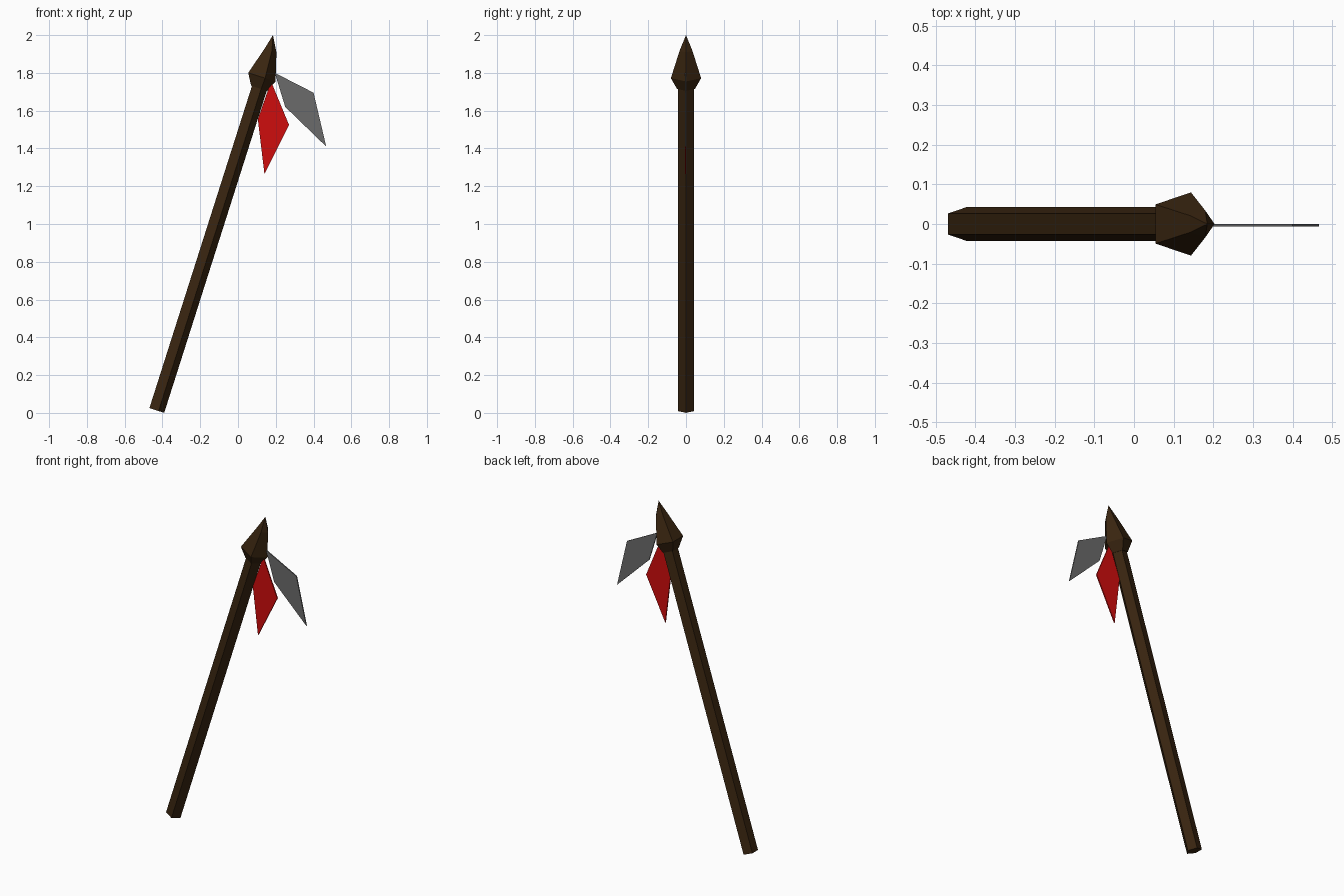
import bpy, bmesh, math
from mathutils import Vector

cube = bpy.data.objects.get("Cube")
if cube:
    bpy.data.objects.remove(cube, do_unlink=True)


def material(name, rgb):
    m = bpy.data.materials.new(name)
    m.use_nodes = True
    m.diffuse_color = (*rgb, 1)
    m.node_tree.nodes["Principled BSDF"].inputs["Base Color"].default_value = (*rgb, 1)
    return m


wood = material("dark_wood", (0.04, 0.018, 0.005))
red = material("red_feather", (0.62, 0.004, 0.004))
grey = material("grey_feather", (0.145, 0.145, 0.145))

# Leaning axis of the spear and the directions across it
BASE = Vector((-0.434, 0, 0.014))
LEAN = math.radians(17.66)
AXIS = Vector((math.sin(LEAN), 0, math.cos(LEAN)))
ACROSS = Vector((math.cos(LEAN), 0, -math.sin(LEAN)))
SIDE = Vector((0, 1, 0))
SIDES = 5


def finish(name, bm, mat):
    bmesh.ops.recalc_face_normals(bm, faces=bm.faces)
    mesh = bpy.data.meshes.new(name)
    bm.to_mesh(mesh)
    bm.free()
    mesh.materials.append(mat)
    obj = bpy.data.objects.new(name, mesh)
    bpy.context.collection.objects.link(obj)


def loft(name, rings, mat, tip=None):
    """Join five-sided rings of (centre, radius), ending in a cap or a point."""
    bm = bmesh.new()
    loops = []
    for centre, r in rings:
        angles = [math.tau * i / SIDES for i in range(SIDES)]
        loops.append([bm.verts.new(centre + r * (ACROSS * math.cos(a) + SIDE * math.sin(a)))
                      for a in angles])
    for low, high in zip(loops, loops[1:]):
        for i in range(SIDES):
            j = (i + 1) % SIDES
            bm.faces.new((low[i], low[j], high[j], high[i]))
    bm.faces.new(loops[0])
    if tip:
        point = bm.verts.new(tip)
        for i in range(SIDES):
            bm.faces.new((loops[-1][i], loops[-1][(i + 1) % SIDES], point))
    else:
        bm.faces.new(loops[-1])
    finish(name, bm, mat)


def feather(name, outline, mat, thickness=0.007, y=-0.003):
    """Thin four-cornered blade in the front plane."""
    bm = bmesh.new()
    face = bm.faces.new([bm.verts.new((x, y - thickness / 2, z)) for x, z in outline])
    grown = bmesh.ops.extrude_face_region(bm, geom=[face])
    bmesh.ops.translate(bm, vec=(0, thickness, 0),
                        verts=[v for v in grown["geom"] if isinstance(v, bmesh.types.BMVert)])
    finish(name, bm, mat)


# Shaft
loft("shaft", [(BASE, 0.0455), (BASE + AXIS * 1.8, 0.0455)], wood)

# Faceted spear head
loft("spear_head", [(Vector((0.108, 0, 1.72)), 0.05),
                    (Vector((0.119, 0, 1.78)), 0.084),
                    (Vector((0.169, 0, 1.92)), 0.036)],
     wood, tip=Vector((0.185, 0, 2.0)))

# Hanging feathers
feather("red_feather", [(0.175, 1.755), (0.105, 1.555), (0.14, 1.265), (0.27, 1.525)], red)
feather("grey_feather", [(0.195, 1.80), (0.25, 1.62), (0.467, 1.41), (0.40, 1.695)], grey)
